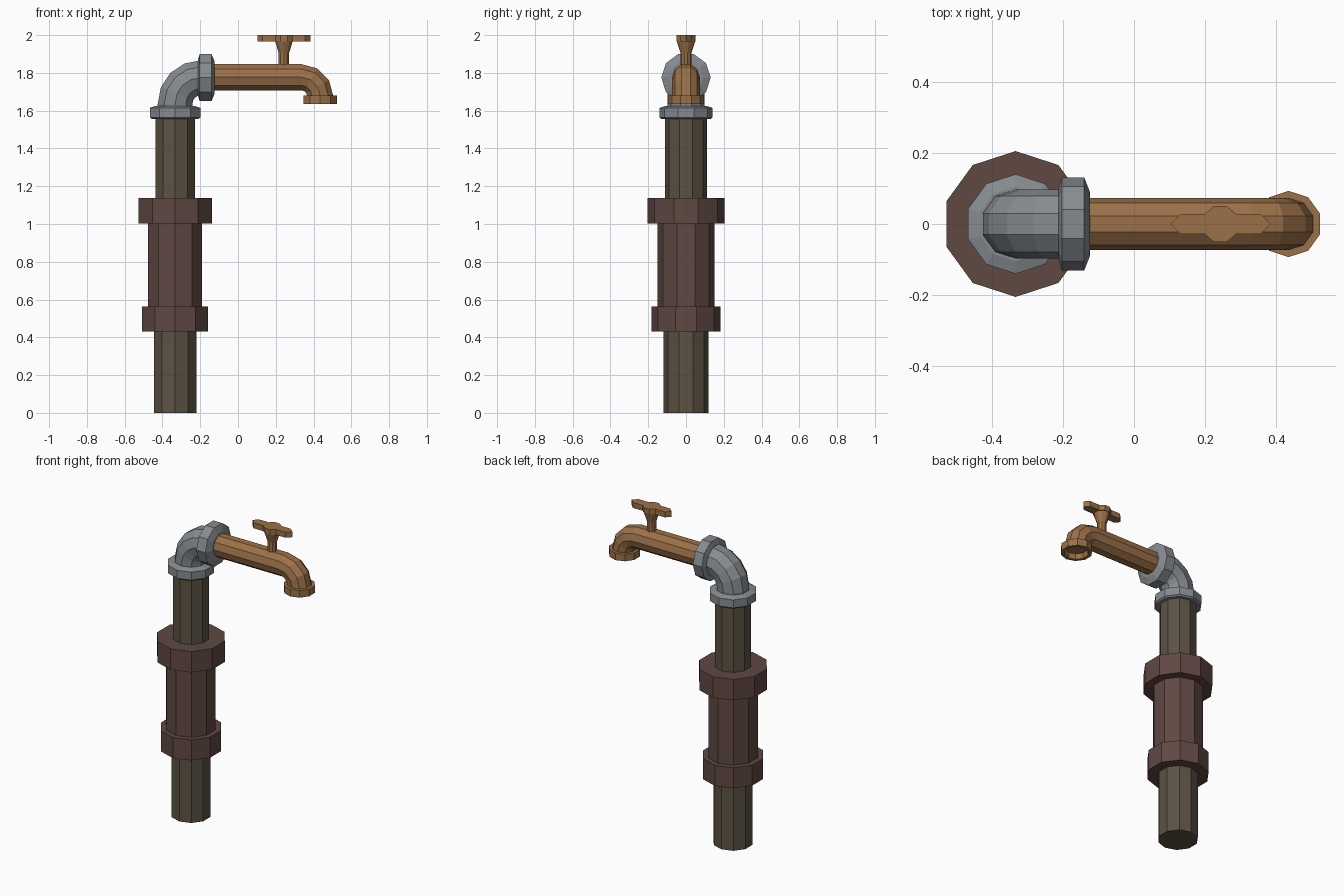
import bpy, bmesh
from math import sin, cos, pi, radians

if "Cube" in bpy.data.objects:
    bpy.data.objects.remove(bpy.data.objects["Cube"])

SIDES = 10
PX = -0.333   # axis of the standing pipe
TZ = 1.777    # axis height of the tap barrel
SX = 0.435    # axis of the spout mouth
HX = 0.243    # axis of the handle


def material(name, rgb):
    m = bpy.data.materials.new(name)
    m.diffuse_color = (*rgb, 1)
    m.use_nodes = True
    m.node_tree.nodes["Principled BSDF"].inputs["Base Color"].default_value = m.diffuse_color
    return m


OLIVE = material("old_pipe", (0.105, 0.085, 0.055))
RUST = material("rusty_iron", (0.115, 0.065, 0.055))
STEEL = material("steel", (0.24, 0.26, 0.28))
BRASS = material("brass", (0.33, 0.165, 0.065))


def finish(name, bm, mat):
    bmesh.ops.recalc_face_normals(bm, faces=bm.faces)
    me = bpy.data.meshes.new(name)
    bm.to_mesh(me)
    bm.free()
    me.materials.append(mat)
    ob = bpy.data.objects.new(name, me)
    bpy.context.collection.objects.link(ob)


def tube(name, rings, mat):
    """Skin capped rings given as (x, z, tilt in degrees, radius)."""
    bm = bmesh.new()
    loops = []
    for x, z, tilt, r in rings:
        t = radians(tilt)
        loop = []
        for i in range(SIDES):
            a = 2 * pi * i / SIDES
            s = r * sin(a)
            loop.append(bm.verts.new((x + s * cos(t), r * cos(a), z + s * sin(t))))
        loops.append(loop)
    for p, q in zip(loops, loops[1:]):
        for i in range(SIDES):
            j = (i + 1) % SIDES
            bm.faces.new((p[i], p[j], q[j], q[i]))
    bm.faces.new(loops[0])
    bm.faces.new(loops[-1])
    finish(name, bm, mat)


def upright(name, x, profile, mat):
    tube(name, [(x, z, 0, r) for r, z in profile], mat)


def bend(cx, cz, size, start, end, steps, r):
    """Rings along a quarter turn about (cx, cz)."""
    rings = []
    for k in range(steps + 1):
        d = start + (end - start) * k / steps
        rings.append((cx + size * cos(radians(d)), cz + size * sin(radians(d)), d, r))
    return rings


# standing pipe with its sleeve and collars
upright("lower_pipe", PX, [(0.118, 0), (0.118, 0.45)], OLIVE)
upright("lower_collar", PX, [(0.183, 0.43), (0.183, 0.562)], RUST)
upright("sleeve", PX, [(0.15, 0.55), (0.15, 1.02)], RUST)
upright("upper_collar", PX, [(0.205, 1.003), (0.205, 1.137)], RUST)
upright("upper_pipe", PX, [(0.11, 1.12), (0.11, 1.58)], OLIVE)

# steel elbow and its two nuts
upright("elbow_lower_nut", PX, [(0.13, 1.556), (0.14, 1.564), (0.14, 1.615),
                                (0.105, 1.626)], STEEL)
tube("elbow", [(PX, 1.6, 180, 0.097)]
     + bend(-0.195, 1.637, 0.138, 180, 90, 4, 0.097)
     + [(-0.17, 1.775, 90, 0.097)], STEEL)
tube("elbow_outer_nut", [(x, 1.775, 90, r) for x, r in
     ((-0.212, 0.1), (-0.203, 0.131), (-0.14, 0.131), (-0.124, 0.09))], STEEL)

# tap barrel curving down to the spout
tube("tap_barrel", [(-0.15, TZ, 90, 0.073)]
     + bend(0.335, TZ - 0.1, 0.1, 90, 0, 3, 0.073)
     + [(SX, 1.668, 0, 0.073)], BRASS)

# spout rim with a recessed mouth
upright("spout_rim", SX, [(0.07, 1.68), (0.093, 1.68), (0.093, 1.635),
                          (0.073, 1.635), (0.066, 1.667)], BRASS)

# handle stem, flaring below the grip
upright("handle_stem", HX, [(0.029, 1.83), (0.029, 1.905), (0.048, 1.965),
                            (0.048, 1.975)], BRASS)

# handle grip, one quarter outline mirrored both ways
quarter = [(0.141, 0), (0.113, 0.028), (0.045, 0.028), (0.018, 0.05)]
half = quarter + [(-x, y) for x, y in reversed(quarter)]
outline = half + [(x, -y) for x, y in reversed(half[1:-1])]
bm = bmesh.new()
base = bm.faces.new([bm.verts.new((HX + x, y, 1.965)) for x, y in outline])
top = bmesh.ops.extrude_face_region(bm, geom=[base], use_keep_orig=True)["geom"]
bmesh.ops.translate(bm, vec=(0, 0, 0.035),
                    verts=[v for v in top if isinstance(v, bmesh.types.BMVert)])
finish("handle_grip", bm, BRASS)
